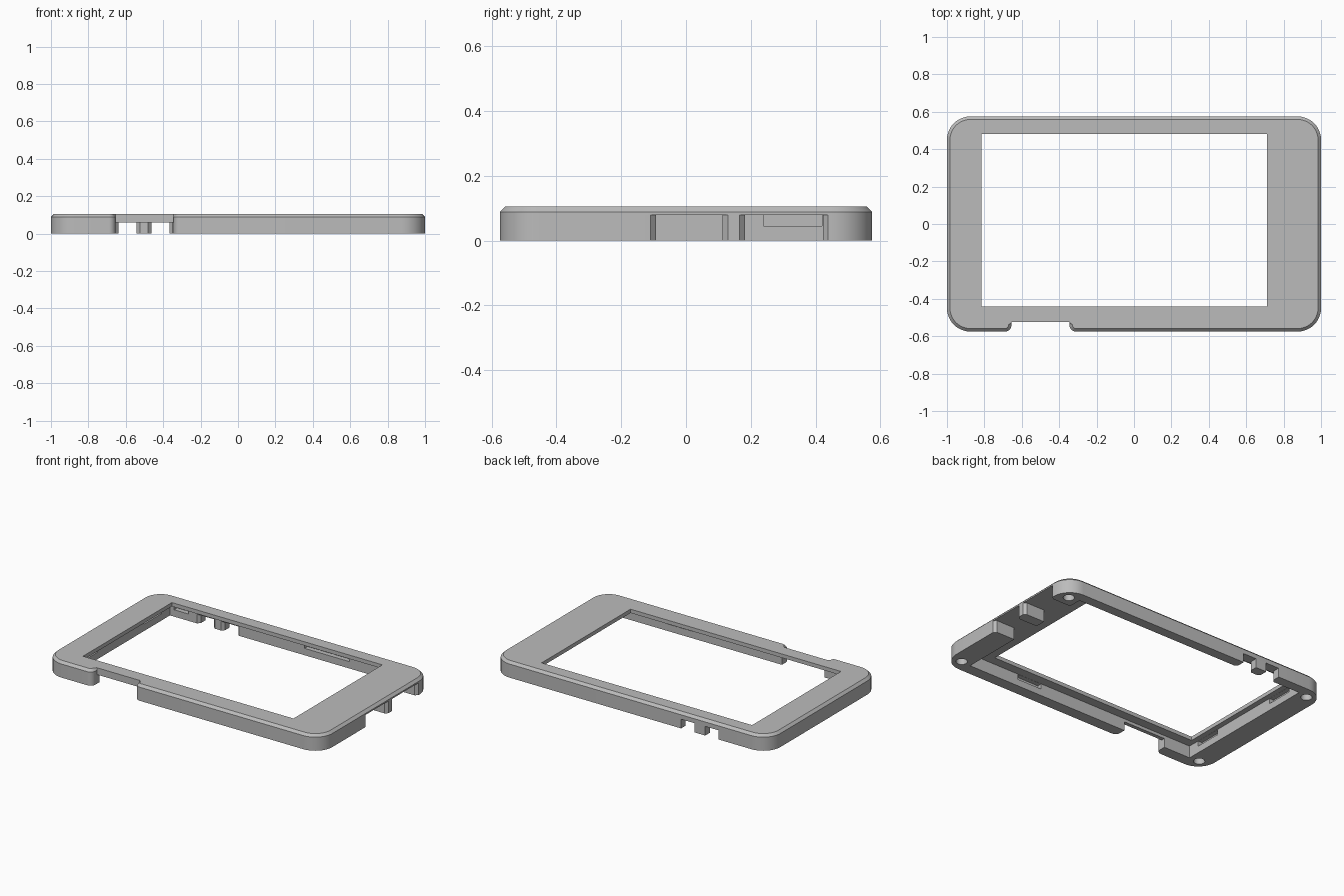
import bpy, bmesh
from math import cos, sin, pi
from mathutils import Vector

if "Cube" in bpy.data.objects:
    bpy.data.objects.remove(bpy.data.objects["Cube"], do_unlink=True)

W, D, H = 1.0, 0.575, 0.105        # half width, half depth, height
CEILING, CHAMFER = 0.08, 0.016
NOTCH_Y = -0.525

grey = bpy.data.materials.new("grey_plastic")
grey.use_nodes = True
grey.diffuse_color = (0.5, 0.5, 0.5, 1)
grey.node_tree.nodes["Principled BSDF"].inputs["Base Color"].default_value = (0.5, 0.5, 0.5, 1)


def rounded(corners, steps=10):
    """Outline with a circular fillet at each (x, y, radius) corner."""
    out = []
    for i, (x, y, r) in enumerate(corners):
        p = Vector((x, y))
        if r == 0:
            out.append(p)
            continue
        a = (Vector(corners[i - 1][:2]) - p).normalized()
        b = (Vector(corners[(i + 1) % len(corners)][:2]) - p).normalized()
        centre = p + (a + b) * r
        for k in range(steps + 1):
            t = k / steps * pi / 2
            out.append(centre - b * r * cos(t) - a * r * sin(t))
    return out


def prism(name, outline, z0, z1):
    bm = bmesh.new()
    face = bm.faces.new([bm.verts.new((p[0], p[1], z0)) for p in outline])
    top = bmesh.ops.extrude_face_region(bm, geom=[face])["geom"]
    bmesh.ops.translate(bm, vec=(0, 0, z1 - z0),
                        verts=[g for g in top if isinstance(g, bmesh.types.BMVert)])
    bmesh.ops.recalc_face_normals(bm, faces=bm.faces)
    mesh = bpy.data.meshes.new(name)
    bm.to_mesh(mesh)
    bm.free()
    obj = bpy.data.objects.new(name, mesh)
    bpy.context.collection.objects.link(obj)
    mesh.materials.append(grey)
    return obj


def box(name, x0, x1, y0, y1, z0, z1):
    return prism(name, [(x0, y0), (x1, y0), (x1, y1), (x0, y1)], z0, z1)


# Rounded shell outline with a shallow notch in the front
N0, N1 = -0.655, -0.345
shell = prism("bezel_frame", rounded([
    (-W, -D, 0.125), (N0, -D, 0.035), (N0, NOTCH_Y, 0), (N1, NOTCH_Y, 0),
    (N1, -D, 0.035), (W, -D, 0.125), (W, D, 0.125), (-W, D, 0.125)]), 0, H)

# Chamfer round the top edge, leaving the notch plain
bm = bmesh.new()
bm.from_mesh(shell.data)
rim = [e for e in bm.edges if all(v.co.z > H - 0.001 for v in e.verts)
       and not all(abs(v.co.y - NOTCH_Y) < 0.001 for v in e.verts)]
bmesh.ops.bevel(bm, geom=rim, offset=CHAMFER, segments=1, affect='EDGES')
bm.to_mesh(shell.data)
bm.free()

# Cavity and screen window
IX, Y0, Y1 = 0.85, -0.5, 0.51
cutters = [
    box("cavity", -IX, IX, Y0, Y1, -0.05, CEILING),
    box("screen_window", -0.815, 0.71, -0.44, 0.48, 0.02, 0.2),
    box("front_opening", N0, N1, -0.7, -0.46, -0.06, 0.06),
]

# Ports through the side wall, widening outwards
F = 0.017
for a, b in [(-0.11, 0.13), (0.165, 0.44)]:
    cutters.append(prism("side_port", [
        (0.8, a + F), (W - F, a + F), (W + 0.001, a), (1.1, a),
        (1.1, b), (W + 0.001, b), (W - F, b - F), (0.8, b - F)], -0.04, CEILING - 0.0005))

# Ports through the back wall, widening inwards
for a, b in [(-0.655, -0.525), (-0.48, -0.35)]:
    cutters.append(prism("back_port", [
        (a, 0.47), (b, 0.47), (b, Y1), (b - F, Y1 + F), (b - F, 0.7),
        (a + F, 0.7), (a + F, Y1 + F), (a, Y1)], -0.04, 0.06))

# Clip recesses in the inner walls
R0, R1, DEEP = 0.045, CEILING - 0.001, 0.03
for a, b in [(-0.42, -0.24), (0.24, 0.42)]:
    cutters.append(box("end_recess", -IX - DEEP, -0.8, a, b, R0, R1))
cutters.append(box("front_recess", 0.3, 0.48, Y0 - DEEP, -0.47, R0, R1))
for a, b in [(0.125, 0.45), (-0.82, -0.715)]:
    cutters.append(box("back_recess", a, b, 0.48, Y1 + DEEP, R0, R1))

# Screw holes in the corners
for sx in (-1, 1):
    for sy in (-1, 1):
        ring = [(sx * 0.92 + 0.034 * cos(k * pi / 12), sy * 0.495 + 0.034 * sin(k * pi / 12))
                for k in range(24)]
        cutters.append(prism("screw_hole", ring, -0.03, 0.07))

for c in cutters:
    c.hide_render = True
    mod = shell.modifiers.new(c.name, 'BOOLEAN')
    mod.operation, mod.solver, mod.object = 'DIFFERENCE', 'EXACT', c

# Keep the finished mesh and drop the cutters
deps = bpy.context.evaluated_depsgraph_get()
deps.update()
result = bpy.data.meshes.new_from_object(shell.evaluated_get(deps))
shell.modifiers.clear()
shell.data = result
for c in cutters:
    bpy.data.objects.remove(c, do_unlink=True)

bpy.ops.object.select_all(action='DESELECT')
shell.select_set(True)
bpy.context.view_layer.objects.active = shell
bpy.ops.object.shade_smooth_by_angle(angle=pi / 6)
